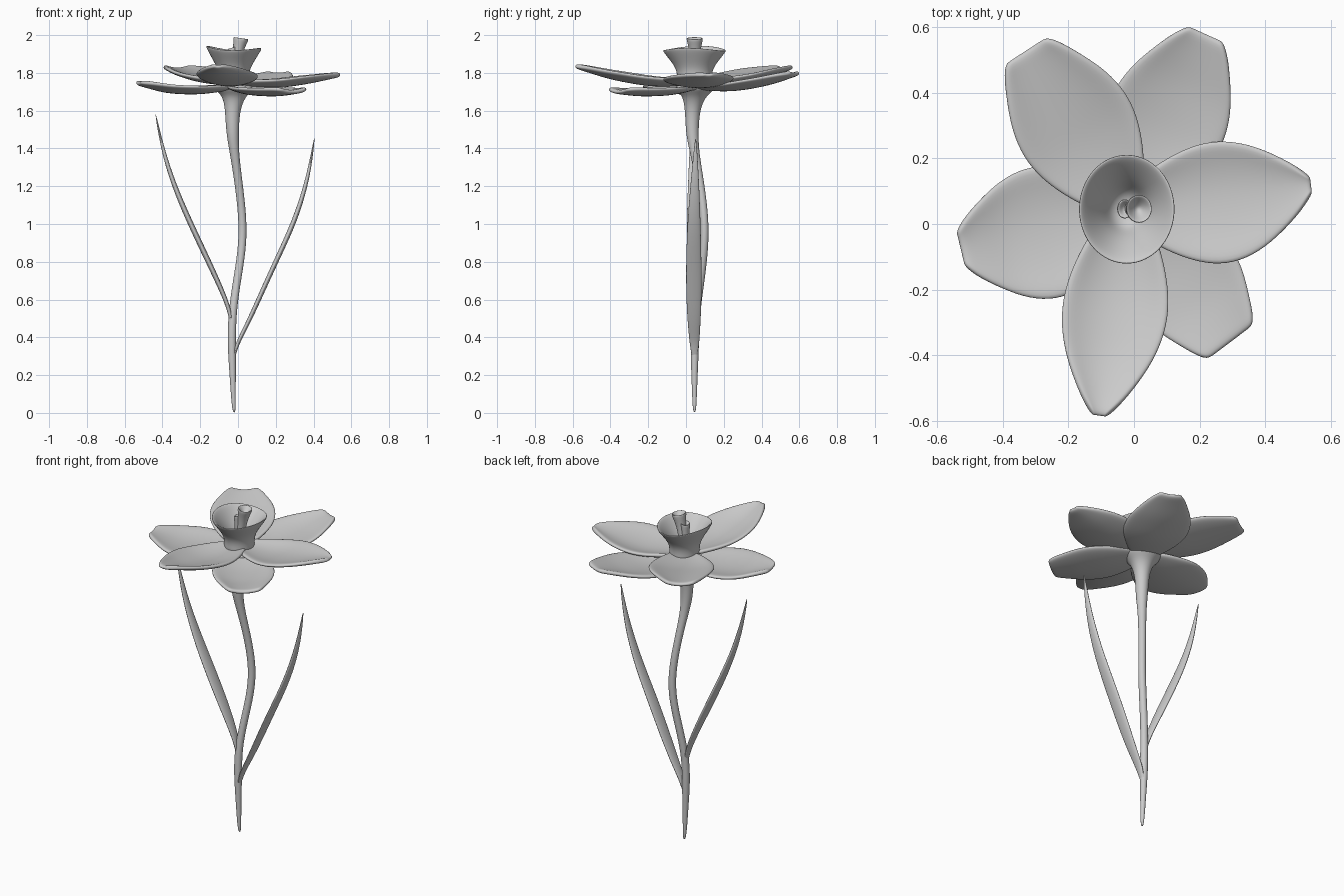
import bpy, bmesh
from math import sin, cos, pi
from mathutils import Vector


def finish(name, bm, level=2, solid=0.0):
    bmesh.ops.recalc_face_normals(bm, faces=bm.faces)
    me = bpy.data.meshes.new(name)
    bm.to_mesh(me)
    bm.free()
    ob = bpy.data.objects.new(name, me)
    bpy.context.collection.objects.link(ob)
    for p in me.polygons:
        p.use_smooth = True
    if solid:
        m = ob.modifiers.new("thickness", 'SOLIDIFY')
        m.thickness = solid
        m.offset = 0
    m = ob.modifiers.new("smooth", 'SUBSURF')
    m.levels = m.render_levels = level
    return ob


# Loft of horizontal elliptical rings (x, y, z, rx, ry[, x slope of ring])
def loft(name, rings, n=12, wave=None):
    bm = bmesh.new()
    loops = []
    for i, r in enumerate(rings):
        x, y, z, rx, ry = r[:5]
        slope = r[5] if len(r) > 5 else 0
        loop = []
        for k in range(n):
            a = 2 * pi * k / n
            dz = slope * rx * cos(a) + (wave(a, z) if wave else 0)
            loop.append(bm.verts.new((x + rx * cos(a), y + ry * sin(a), z + dz)))
        loops.append(loop)
    for lo, hi in zip(loops, loops[1:]):
        for k in range(n):
            bm.faces.new((lo[k], lo[(k + 1) % n], hi[(k + 1) % n], hi[k]))
    bm.faces.new(loops[0][::-1])
    bm.faces.new(loops[-1])
    return finish(name, bm)


def interp(vals, t):
    f = t * (len(vals) - 1)
    i = min(int(f), len(vals) - 2)
    return vals[i] + (vals[i + 1] - vals[i]) * (f - i)


CENTRE = Vector((-0.02, 0.05))
STATIONS = [0, .12, .25, .4, .55, .7, .83, .93, 1]
WIDTHS = [.4, .66, .87, 1.02, 1.02, .86, .6, .36, .12]


# Cupped petal: tip position, left/right half widths, centre-line heights
def petal(name, tip, wl, wr, heights, cup, blunt=0.0):
    bm = bmesh.new()
    d = Vector(tip) - CENTRE
    length = d.length + 0.01
    d.normalize()
    n = Vector((-d.y, d.x))
    rows = []
    for t, w in zip(STATIONS, WIDTHS):
        w += blunt * t ** 4
        row = []
        for j in range(-3, 4):
            s = j / 3
            p = CENTRE + d * (0.02 + t * (length - 0.02)) + n * (s * w * (wl if s > 0 else wr))
            z = interp(heights, t) + cup * s * s * min(1, w)
            row.append(bm.verts.new((p.x, p.y, z)))
        rows.append(row)
    for a, b in zip(rows, rows[1:]):
        for j in range(6):
            bm.faces.new((a[j], b[j], b[j + 1], a[j + 1]))
    return finish(name, bm, 2, 0.024)


# Stem with flared receptacle
stem = [(-.02, .045, 0, .007), (-.024, .045, .06, .012), (-.028, .045, .2, .017),
        (-.033, .046, .36, .024), (-.032, .05, .5, .022), (-.014, .07, .65, .022),
        (.012, .09, .8, .022), (.026, .1, .93, .022), (.022, .096, 1.06, .022),
        (.003, .075, 1.22, .022), (-.02, .045, 1.38, .025), (-.028, .033, 1.47, .034),
        (-.03, .033, 1.56, .038), (-.026, .037, 1.63, .047), (-.02, .045, 1.68, .068),
        (-.02, .048, 1.71, .105), (-.02, .05, 1.74, .12)]
loft("stem", [(x, y, z, r, r) for x, y, z, r in stem])

# Leaves
loft("right_leaf", [(-.025, .045, .28, .008, .012), (-.008, .045, .36, .011, .026),
                    (.045, .043, .46, .013, .034), (.105, .042, .59, .014, .042),
                    (.195, .041, .79, .015, .043), (.285, .042, .98, .015, .037),
                    (.345, .045, 1.15, .013, .028), (.383, .049, 1.31, .009, .016),
                    (.405, .051, 1.46, .002, .003)])
loft("left_leaf", [(-.033, .047, .46, .008, .012), (-.045, .05, .55, .012, .026),
                   (-.1, .05, .68, .015, .038), (-.17, .048, .83, .017, .044),
                   (-.265, .044, 1.03, .017, .042), (-.345, .04, 1.22, .014, .03),
                   (-.4, .036, 1.4, .01, .018), (-.438, .033, 1.59, .002, .003)])

# Upper petals
petal("petal_right", (.53, .12), .165, .205, [1.745, 1.725, 1.75, 1.79], .035)
petal("petal_back_left", (-.325, .52), .175, .18, [1.745, 1.75, 1.785, 1.82], .035, .3)
petal("petal_front", (-.105, -.575), .165, .155, [1.745, 1.735, 1.77, 1.835], .04)
# Lower petals
petal("petal_back_right", (.215, .57), .18, .18, [1.72, 1.71, 1.74, 1.795], .025, .2)
petal("petal_left", (-.52, -.07), .215, .185, [1.72, 1.695, 1.7, 1.745], .03, .15)
petal("petal_front_right", (.285, -.355), .175, .16, [1.72, 1.69, 1.685, 1.7], .03, .4)

# Trumpet cup with wavy rim and hollow inside
cup = [(1.72, .085), (1.77, .08), (1.82, .085), (1.87, .115), (1.915, .145), (1.93, .15),
       (1.928, .138), (1.88, .102), (1.83, .07), (1.785, .05), (1.77, .02)]
loft("trumpet", [(-.022, .045, z, r, r * 1.14) for z, r in cup], 20,
     lambda a, z: max(0, z - 1.85) / .08 * (.01 * cos(2 * a + .4) - .006 * cos(a)))

# Pistil with dished top, and a small stamen beside it
loft("pistil", [(-.025, .048, 1.76, .026, .026), (-.012, .048, 1.85, .024, .024),
                (.004, .047, 1.93, .03, .032), (.016, .046, 1.98, .043, .047, -.15),
                (.016, .046, 1.988, .038, .042, -.15), (.016, .046, 1.965, .022, .024),
                (.014, .046, 1.95, .006, .006)])
loft("stamen", [(-.03, .046, 1.76, .018, .018), (-.03, .046, 1.88, .02, .024),
                (-.028, .046, 1.935, .026, .033, .3), (-.027, .046, 1.937, .02, .027, .3),
                (-.025, .046, 1.91, .008, .008)])
